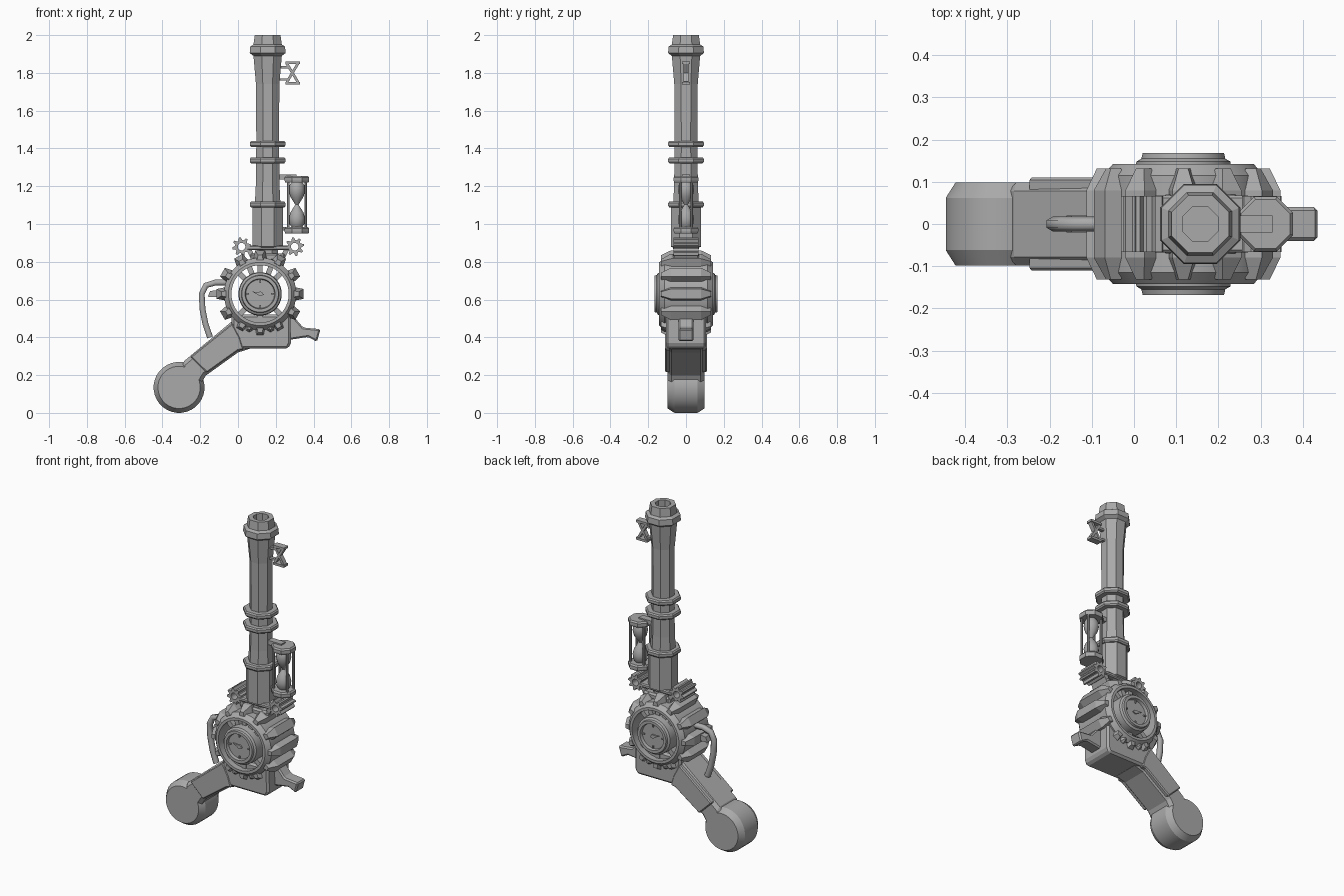
import bpy, bmesh, math
from mathutils import Vector

if "Cube" in bpy.data.objects:
    bpy.data.objects.remove(bpy.data.objects["Cube"])

metal = bpy.data.materials.new("grey_metal")
metal.diffuse_color = (0.4, 0.4, 0.4, 1)
metal.use_nodes = True
metal.node_tree.nodes["Principled BSDF"].inputs["Base Color"].default_value = metal.diffuse_color


def finish(name, bm, smooth=False, bevel=0):
    bmesh.ops.remove_doubles(bm, verts=bm.verts, dist=1e-5)
    bmesh.ops.recalc_face_normals(bm, faces=bm.faces)
    me = bpy.data.meshes.new(name)
    bm.to_mesh(me)
    bm.free()
    me.materials.append(metal)
    ob = bpy.data.objects.new(name, me)
    bpy.context.scene.collection.objects.link(ob)
    if bevel:
        mod = ob.modifiers.new("bevel", 'BEVEL')
        mod.width, mod.segments = bevel, 1
    if smooth:
        bpy.ops.object.select_all(action='DESELECT')
        ob.select_set(True)
        bpy.context.view_layer.objects.active = ob
        bpy.ops.object.shade_smooth_by_angle(angle=math.radians(32))
    return ob


def prism(name, pts, y0, y1, bevel=0):
    """Extrude an x-z outline along y."""
    bm = bmesh.new()
    a = [bm.verts.new((x, y0, z)) for x, z in pts]
    b = [bm.verts.new((x, y1, z)) for x, z in pts]
    bm.faces.new(a)
    bm.faces.new(b[::-1])
    for i in range(len(pts)):
        j = (i + 1) % len(pts)
        bm.faces.new((a[i], a[j], b[j], b[i]))
    return finish(name, bm, bevel=bevel)


def box(name, x0, x1, y, z0, z1, bevel=0):
    return prism(name, [(x0, z0), (x1, z0), (x1, z1), (x0, z1)], -y, y, bevel)


def lathe(name, profile, centre, n=32, axis='Z', closed=False, smooth=True):
    """Spin (radius, height) points about an axis; octagons get flats on x and y."""
    bm = bmesh.new()
    cx, cy, cz = centre
    phase = math.pi / n
    k = 1 / math.cos(phase) if n == 8 else 1
    rings = []
    for r, h in profile:
        ring = []
        for i in range(n):
            t = phase + 2 * math.pi * i / n
            u, v = r * k * math.cos(t), r * k * math.sin(t)
            ring.append(bm.verts.new((cx + u, cy + v, cz + h) if axis == 'Z'
                                     else (cx + u, cy + h, cz + v)))
        rings.append(ring)
    pairs = list(zip(rings, rings[1:] + rings[:1]))
    for a, b in pairs if closed else pairs[:-1]:
        for i in range(n):
            j = (i + 1) % n
            bm.faces.new((a[i], a[j], b[j], b[i]))
    return finish(name, bm, smooth)


def hull(name, pts):
    bm = bmesh.new()
    for p in pts:
        bm.verts.new(p)
    res = bmesh.ops.convex_hull(bm, input=bm.verts)
    junk = [v for v in bm.verts if not v.link_faces]
    bmesh.ops.delete(bm, geom=junk, context='VERTS')
    return finish(name, bm)


def bar(name, p, q, w, y0, y1):
    """Straight strut in the x-z plane."""
    p, q = Vector(p), Vector(q)
    d = (q - p).normalized() * w / 2
    s = Vector((-d.y, d.x))
    return prism(name, [p + s, p - s, q - s, q + s], y0, y1)


# Octagonal barrel with collars and a bored muzzle
BX = 0.157
lathe("barrel", [(0, 1.85), (0.042, 1.85), (0.042, 2.0), (0.068, 2.0), (0.075, 1.95),
                 (0.092, 1.94), (0.095, 1.905), (0.075, 1.89), (0.062, 1.74), (0.06, 1.43),
                 (0.063, 1.2), (0.068, 1.1), (0.08, 1.09), (0.08, 0.88), (0.055, 0.87),
                 (0.055, 0.78), (0, 0.78)], (BX, 0, 0), 8, smooth=False)
for z, h in ((1.424, 0.016), (1.337, 0.016), (1.103, 0.016)):
    lathe("barrel_collar", [(0, -h), (0.088, -h), (0.094, -h / 2), (0.094, h / 2),
                            (0.088, h), (0, h)], (BX, 0, z), 8, smooth=False)

# Small hourglass front sight
for z in (1.745, 1.853):
    box("sight_plate", 0.252, 0.328, 0.02, z - 0.007, z + 0.007)
bar("sight_cross", (0.258, 1.75), (0.318, 1.85), 0.014, -0.014, 0.014)
bar("sight_cross", (0.318, 1.75), (0.258, 1.85), 0.014, -0.014, 0.014)
for z in (1.765, 1.83):
    box("sight_mount", 0.2, 0.275, 0.01, z - 0.006, z + 0.006)

# Hourglass with octagonal end plates
HX = 0.312
for z in (0.968, 1.237):
    lathe("hourglass_plate", [(0, -0.017), (0.062, -0.017), (0.065, -0.008), (0.065, 0.008),
                              (0.058, 0.017), (0, 0.017)], (HX, 0, z), 8, smooth=False)
lathe("hourglass_glass", [(0.026, 0.98), (0.04, 1.0), (0.043, 1.03), (0.036, 1.06),
                          (0.02, 1.085), (0.009, 1.102), (0.02, 1.12), (0.036, 1.145),
                          (0.043, 1.175), (0.04, 1.205), (0.026, 1.225)], (HX, 0, 0), 16)
for sx in (-1, 1):
    for sy in (-1, 1):
        lathe("hourglass_post", [(0, 0.96), (0.007, 0.96), (0.007, 1.24), (0, 1.24)],
              (HX + sx * 0.046, sy * 0.03, 0), 8)
box("hourglass_mount", 0.2, 0.31, 0.02, 1.235, 1.262)
box("hourglass_lower_mount", 0.2, 0.27, 0.015, 0.965, 0.985)

# Pinion rollers and the bridge between them
def pinion(cx, cz):
    bm = bmesh.new()
    loops = []
    for y in (-0.066, 0.066):
        for inner in (False, True):
            loop = []
            for i in range(32):
                t = 2 * math.pi * (i + 0.5) / 32
                r = 0.02 if inner else (0.05 if i % 4 < 2 else 0.035)
                loop.append(bm.verts.new((cx + r * math.cos(t), y, cz + r * math.sin(t))))
            loops.append(loop)
    fo, fi, bo, bi = loops
    for a, b in ((fo, fi), (bo, bi), (fo, bo), (fi, bi)):
        for i in range(32):
            j = (i + 1) % 32
            bm.faces.new((a[i], a[j], b[j], b[i]))
    finish("pinion", bm)


for x in (0.019, 0.3):
    pinion(x, 0.88)
box("bridge_plate", 0.045, 0.275, 0.068, 0.862, 0.886, 0.006)
box("barrel_socket", 0.065, 0.25, 0.07, 0.805, 0.845, 0.01)
for x0, x1 in ((0.055, 0.09), (0.26, 0.225)):
    bar("socket_strut", (x0, 0.87), (x1, 0.8), 0.025, -0.06, 0.06)

# Big toothed wheel
GX, GZ = 0.117, 0.63
lathe("wheel_rim", [(0.152, -0.142), (0.168, -0.142), (0.192, -0.115), (0.192, 0.115),
                    (0.168, 0.142), (0.152, 0.142)], (GX, 0, GZ), 32, 'Y', closed=True)
for k in range(12):
    a = math.radians(30 * k)
    rad, tan = Vector((math.cos(a), 0, math.sin(a))), Vector((-math.sin(a), 0, math.cos(a)))
    pts = []
    for r, t, y in ((0.17, 0.038, 0.08), (0.23, 0.026, 0.08), (0.18, 0.016, 0.132), (0.205, 0.011, 0.132)):
        for st in (-1, 1):
            for sy in (-1, 1):
                pts.append(Vector((GX, sy * y, GZ)) + rad * r + tan * t * st)
    hull("wheel_tooth", pts)
for deg in (45, 68, 90, 112, 135, 225, 270, 315):
    c, s = math.cos(math.radians(deg)), math.sin(math.radians(deg))
    bar("wheel_spoke", (GX + 0.09 * c, GZ + 0.09 * s), (GX + 0.165 * c, GZ + 0.165 * s),
        0.028, -0.11, 0.11)

# Clock drum with a recessed dial on both faces
half = [(0, 0.15), (0.076, 0.15), (0.08, 0.168), (0.097, 0.168), (0.1, 0.155),
        (0.112, 0.148), (0.115, 0.12)]
lathe("clock_drum", half + [(r, -y) for r, y in half[::-1]], (GX, 0, GZ), 32, 'Y')
for s in (-1, 1):
    y0, y1 = sorted((s * 0.148, s * 0.158))
    lathe("dial_cap", [(0, y0), (0.012, y0), (0.012, y1), (0, y1)], (GX, 0, GZ), 12, 'Y')
    prism("clock_hand", [(GX - 0.042, GZ + 0.012), (GX, GZ - 0.012), (GX + 0.02, GZ - 0.005),
                         (GX + 0.01, GZ + 0.008)], y0, y1)
    for deg in range(0, 360, 90):
        c, d = math.cos(math.radians(deg)), math.sin(math.radians(deg))
        bar("hour_mark", (GX + 0.058 * c, GZ + 0.058 * d), (GX + 0.074 * c, GZ + 0.074 * d),
            0.007, y0, y1)

# Lower housing with pointed studs, and the front spur
prism("housing", [(-0.035, 0.52), (-0.03, 0.39), (0.005, 0.34), (0.265, 0.34), (0.28, 0.37),
                  (0.278, 0.52)], -0.106, 0.106, 0.012)
for x in (0.06, 0.172):
    for s in (-1, 1):
        lathe("stud", [(0.02, s * 0.1), (0.02, s * 0.112), (0.007, s * 0.132), (0, s * 0.132)],
              (x, 0, 0.447), 6, 'Y', smooth=False)
prism("spur", [(0.26, 0.53), (0.29, 0.515), (0.345, 0.452), (0.437, 0.443), (0.418, 0.377),
               (0.37, 0.402), (0.26, 0.385)], -0.04, 0.04, 0.008)

# Grip: rounded butt, arm and raised side panels
lathe("grip_butt", [(0, -0.098), (0.112, -0.098), (0.135, -0.062), (0.135, 0.062),
                    (0.112, 0.098), (0, 0.098)], (-0.312, 0, 0.135), 32, 'Y')
prism("grip_arm", [(-0.30, 0.262), (-0.02, 0.495), (0.08, 0.45), (0.08, 0.345), (0.0, 0.32),
                   (-0.17, 0.198), (-0.205, 0.14), (-0.3, 0.12)], -0.098, 0.098, 0.02)
prism("grip_panel", [(-0.252, 0.297), (-0.03, 0.475), (0.01, 0.4), (0.03, 0.335), (0.0, 0.33),
                     (-0.165, 0.212)], -0.11, 0.11, 0.006)

# Curved guard pipe and trigger behind the wheel
cu = bpy.data.curves.new("guard_pipe", 'CURVE')
cu.dimensions = '3D'
cu.bevel_depth, cu.bevel_resolution, cu.use_fill_caps = 0.018, 1, True
path = [(-0.05, 0.69), (-0.12, 0.69), (-0.17, 0.675), (-0.192, 0.63), (-0.188, 0.55),
        (-0.172, 0.47), (-0.148, 0.4)]
sp = cu.splines.new('POLY')
sp.points.add(len(path) - 1)
for p, (x, z) in zip(sp.points, path):
    p.co = (x, 0, z, 1)
cu.materials.append(metal)
bpy.context.scene.collection.objects.link(bpy.data.objects.new("guard_pipe", cu))
prism("trigger", [(-0.16, 0.615), (-0.148, 0.645), (-0.06, 0.655), (-0.06, 0.61)], -0.02, 0.02)
